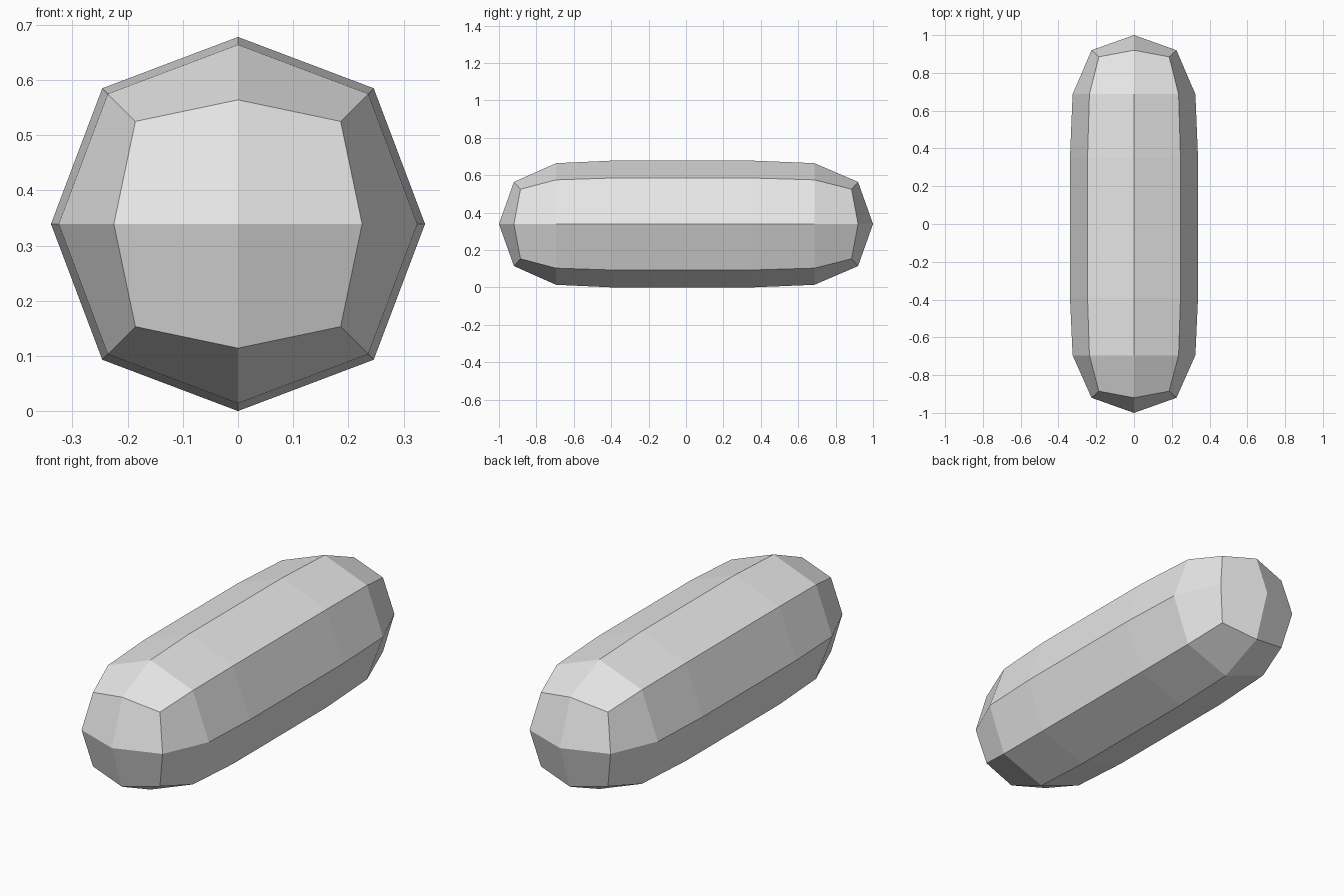
import bpy
import bmesh

cube = bpy.data.objects.get("Cube")
if cube:
    bpy.data.objects.remove(cube, do_unlink=True)

# Plain grey material
GREY = (0.8, 0.8, 0.8, 1.0)
mat = bpy.data.materials.new("light grey")
mat.use_nodes = True
mat.diffuse_color = GREY
mat.node_tree.nodes["Principled BSDF"].inputs["Base Color"].default_value = GREY

CENTRE_Z = 0.339
# Rings along the length: (y of side points, y of corners, side radius, corner offset)
RINGS = [
    (-0.92, -0.885, 0.225, 0.186),
    (-0.695, -0.695, 0.325, 0.236),
    (-0.39, -0.39, 0.339, 0.246),
    (0.35, 0.35, 0.339, 0.246),
    (0.687, 0.687, 0.325, 0.236),
    (0.92, 0.885, 0.225, 0.186),
]
# Eight directions around the ring, alternating sides and corners
AROUND = [(1, 0), (1, 1), (0, 1), (-1, 1), (-1, 0), (-1, -1), (0, -1), (1, -1)]

bm = bmesh.new()


def make_ring(side_y, corner_y, side, corner):
    verts = []
    for dx, dz in AROUND:
        is_corner = dx != 0 and dz != 0
        r = corner if is_corner else side
        y = corner_y if is_corner else side_y
        verts.append(bm.verts.new((dx * r, y, CENTRE_Z + dz * r)))
    return verts


rings = [make_ring(*r) for r in RINGS]

# Long side panels
for a, b in zip(rings, rings[1:]):
    for i in range(8):
        j = (i + 1) % 8
        bm.faces.new((a[i], a[j], b[j], b[i]))

# Domed ends, four quads each around a tip
for ring, y in ((rings[0], -1.0), (rings[-1], 1.0)):
    tip = bm.verts.new((0, y, CENTRE_Z))
    for i in range(0, 8, 2):
        bm.faces.new((tip, ring[i], ring[i + 1], ring[(i + 2) % 8]))

bmesh.ops.recalc_face_normals(bm, faces=bm.faces[:])
mesh = bpy.data.meshes.new("capsule_body")
bm.to_mesh(mesh)
bm.free()
mesh.materials.append(mat)
body = bpy.data.objects.new("capsule_body", mesh)
bpy.context.scene.collection.objects.link(body)
